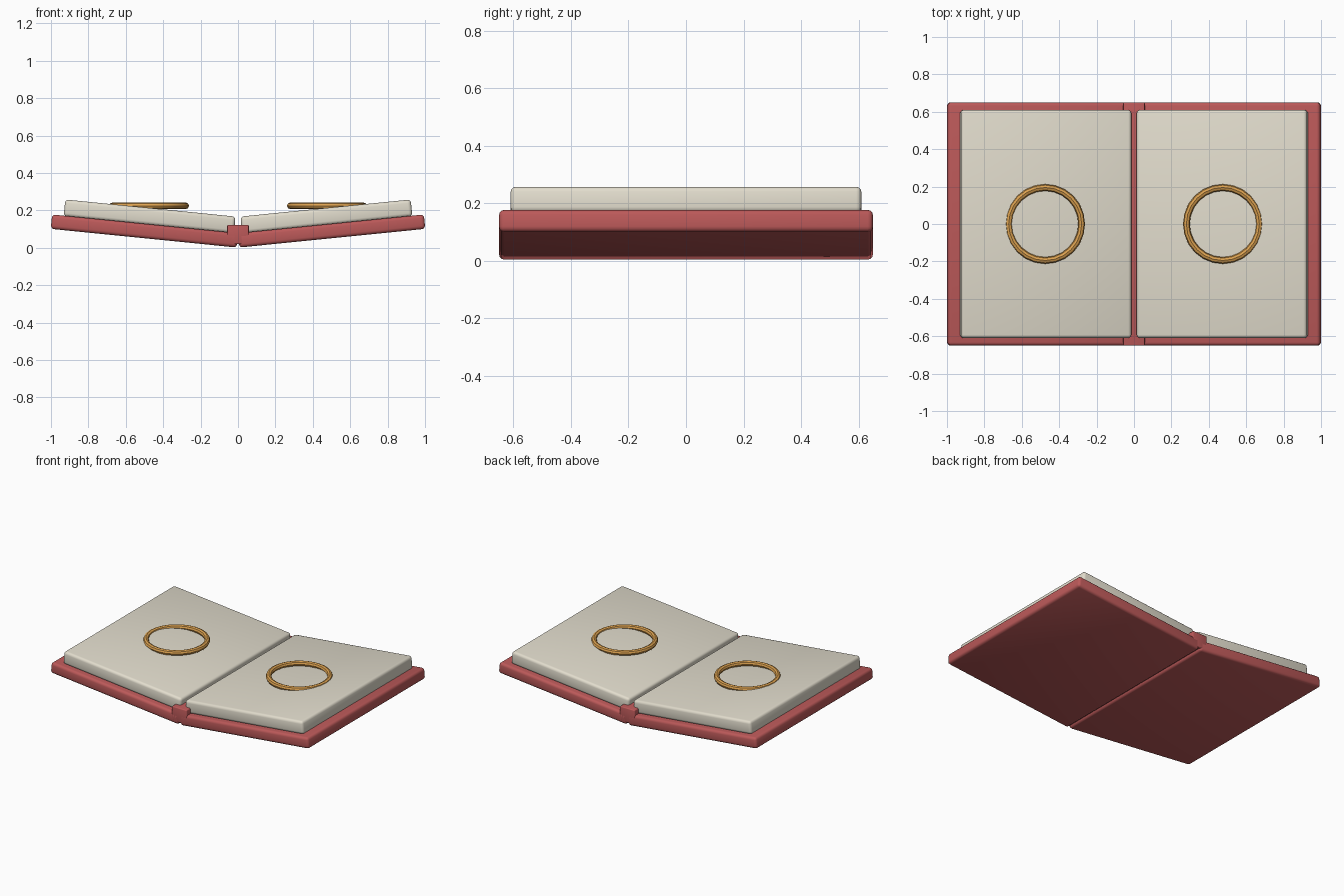
import bpy
import math

if "Cube" in bpy.data.objects:
    bpy.data.objects.remove(bpy.data.objects["Cube"])

TILT = 0.1  # each half of the book rises toward its outer edge


def material(name, rgb):
    m = bpy.data.materials.new(name)
    m.diffuse_color = (*rgb, 1)
    m.use_nodes = True
    m.node_tree.nodes["Principled BSDF"].inputs["Base Color"].default_value = m.diffuse_color
    return m


red = material("red_cover", (0.50, 0.10, 0.10))
cream = material("cream_paper", (0.76, 0.72, 0.61))
gold = material("gold_ring", (0.72, 0.36, 0.08))


def finish(ob, name, mat):
    ob.name = name
    ob.data.materials.append(mat)
    bpy.ops.object.shade_smooth_by_angle(angle=math.radians(40))


def slab(name, loc, size, tilt, bevel, mat):
    bpy.ops.mesh.primitive_cube_add(size=1, location=loc)
    ob = bpy.context.object
    ob.scale = size
    bpy.ops.object.transform_apply(location=False, rotation=False, scale=True)
    mod = ob.modifiers.new("rounded_edges", 'BEVEL')
    mod.width = bevel
    mod.segments = 3
    bpy.ops.object.modifier_apply(modifier=mod.name)
    ob.rotation_euler.y = tilt
    finish(ob, name, mat)


for side, s in (("left", -1), ("right", 1)):
    # Tilted cover board and page block
    slab(side + "_cover", (s * 0.5, 0, 0.09), (1.0, 1.3, 0.077), -s * TILT, 0.018, red)
    slab(side + "_pages", (s * 0.4725, 0, 0.168), (0.915, 1.22, 0.09), -s * TILT, 0.018, cream)
    # Level ring, partly sunk into the sloping page
    bpy.ops.mesh.primitive_torus_add(location=(s * 0.475, 0, 0.225), major_radius=0.195,
                                     minor_radius=0.018, major_segments=24, minor_segments=8)
    finish(bpy.context.object, side + "_ring", gold)

# Spine joining the covers
slab("spine", (0, 0, 0.071), (0.115, 1.3, 0.102), 0, 0.006, red)
